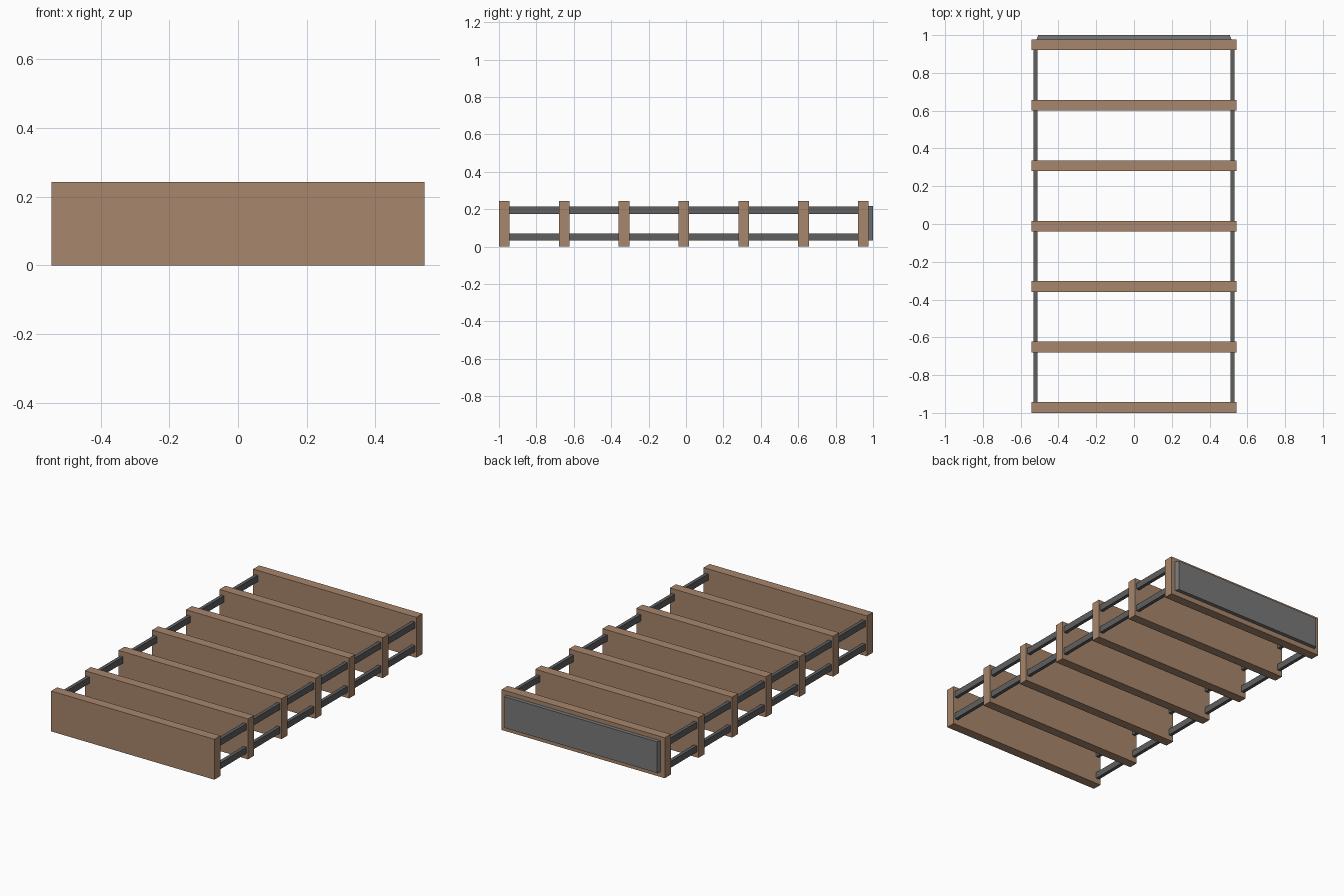
import bpy, bmesh

if "Cube" in bpy.data.objects:
    bpy.data.objects.remove(bpy.data.objects["Cube"])


def material(name, rgb):
    m = bpy.data.materials.new(name)
    m.diffuse_color = (*rgb, 1)
    m.use_nodes = True
    m.node_tree.nodes["Principled BSDF"].inputs["Base Color"].default_value = m.diffuse_color
    return m


wood = material("brown_wood", (0.39, 0.24, 0.15))
dark = material("dark_metal", (0.115, 0.115, 0.12))
grey = material("grey_panel", (0.19, 0.19, 0.195))


def box(name, lo, hi, mat, taper=0.0):
    """Box between two corners; taper narrows the back (+y) face in x."""
    bm = bmesh.new()
    bmesh.ops.create_cube(bm, size=1)
    for v in bm.verts:
        back = v.co.y > 0
        side = 1 if v.co.x > 0 else -1
        v.co = [lo[i] + (v.co[i] + 0.5) * (hi[i] - lo[i]) for i in range(3)]
        if back:
            v.co.x -= side * taper
    me = bpy.data.meshes.new(name)
    bm.to_mesh(me)
    bm.free()
    me.materials.append(mat)
    ob = bpy.data.objects.new(name, me)
    bpy.context.collection.objects.link(ob)
    return ob


# Seven upright cross planks
for i in range(7):
    y = -1 + 0.32 * i
    box(f"cross_plank_{i + 1}", (-0.543, y, 0), (0.543, y + 0.057, 0.243), wood)

# Four rails, cut into the spans between planks
for sx, side in ((-1, "left"), (1, "right")):
    for z, level in ((0.033, "lower"), (0.175, "upper")):
        for i in range(6):
            y = -1 + 0.32 * i + 0.057
            x0, x1 = sorted((sx * 0.512, sx * 0.533))
            box(f"{level}_{side}_rail_{i + 1}", (x0, y, z),
                (x1, y + 0.263, z + 0.038), dark)

# Back panel with slanted ends
box("back_panel", (-0.516, 0.977, 0.031), (0.516, 1.0, 0.218), grey, 0.009)
